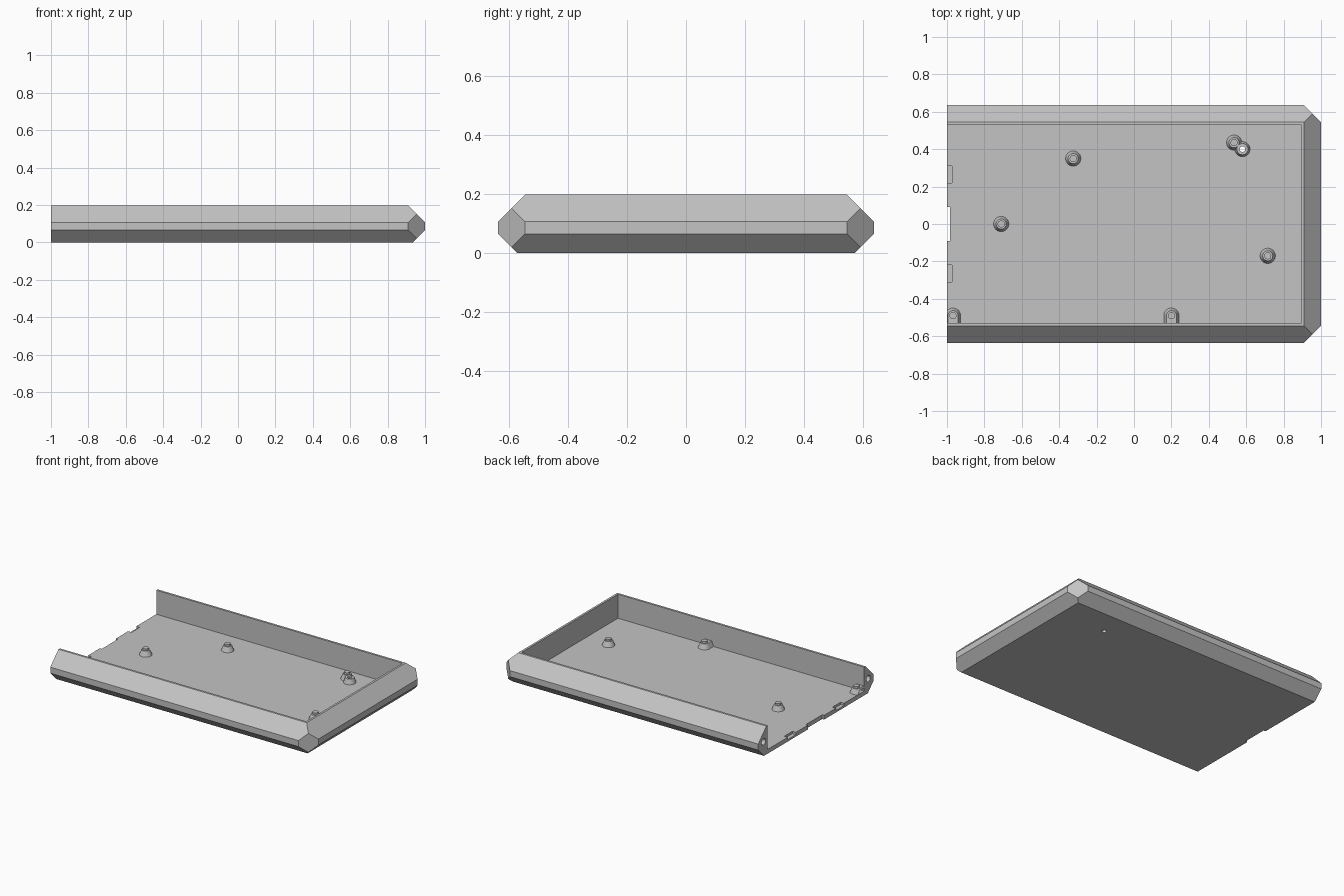
import bpy, bmesh, math
from mathutils import Matrix, Vector

cube = bpy.data.objects.get("Cube")
if cube:
    bpy.data.objects.remove(cube, do_unlink=True)

grey = bpy.data.materials.new("grey plastic")
grey.use_nodes = True
grey.diffuse_color = (0.55, 0.55, 0.55, 1)
grey.node_tree.nodes["Principled BSDF"].inputs["Base Color"].default_value = (0.55, 0.55, 0.55, 1)

FLOOR = 0.03
TOP = 0.197


def make(name, bm):
    bmesh.ops.recalc_face_normals(bm, faces=bm.faces[:])
    mesh = bpy.data.meshes.new(name)
    bm.to_mesh(mesh)
    bm.free()
    obj = bpy.data.objects.new(name, mesh)
    mesh.materials.append(grey)
    bpy.context.collection.objects.link(obj)
    return obj


def box(lo, hi):
    lo, hi = Vector(lo), Vector(hi)
    size = hi - lo
    bm = bmesh.new()
    bmesh.ops.create_cube(bm, size=1, matrix=Matrix.Translation((lo + hi) / 2) @ Matrix.Diagonal((*size, 1)))
    return bm


def add_cone(bm, x, y, z, r1, r2, h, turn=None):
    m = Matrix.Translation((x, y, z + h / 2))
    if turn:
        m = m @ turn
    bmesh.ops.create_cone(bm, cap_ends=True, segments=32, radius1=r1, radius2=r2, depth=h, matrix=m)


def slice_off(bm, point, normal):
    """Cut away everything beyond a plane and cap the cut."""
    geom = bm.verts[:] + bm.edges[:] + bm.faces[:]
    bmesh.ops.bisect_plane(bm, geom=geom, dist=1e-6, plane_co=point, plane_no=normal, clear_outer=True)
    bmesh.ops.holes_fill(bm, edges=[e for e in bm.edges if e.is_boundary], sides=0)


def cut(target, bm):
    """Subtract a solid from an object and discard the solid."""
    cutter = make("cutter", bm)
    cutter.hide_render = True
    mod = target.modifiers.new("cut", "BOOLEAN")
    mod.operation = "DIFFERENCE"
    mod.solver = "EXACT"
    mod.object = cutter
    bpy.context.view_layer.objects.active = target
    bpy.ops.object.modifier_apply(modifier=mod.name)
    bpy.data.objects.remove(cutter, do_unlink=True)


def smooth(obj):
    bpy.ops.object.select_all(action="DESELECT")
    obj.select_set(True)
    bpy.context.view_layer.objects.active = obj
    bpy.ops.object.shade_smooth_by_angle(angle=math.radians(30))


# Tray: block with bevelled edges on three sides, open at the -x end
bm = box((-1, -0.635, 0), (1, 0.635, TOP))
for n, edge in (((0, 1), 0.635), ((0, -1), 0.635), ((1, 0), 1.0)):
    p = Vector((n[0] * edge, n[1] * edge, 0))
    slice_off(bm, p + Vector((0, 0, 0.107)), Vector((*n, 1)))
    slice_off(bm, p + Vector((0, 0, 0.065)), Vector((*n, -1)))
for s in (-1, 1):
    slice_off(bm, Vector((1, s * 0.545, 0)), Vector((1, s, 0)))
tray = make("case_tray", bm)

# Cavity and the shallow recess in the middle of the open edge
cut(tray, box((-1.2, -0.53, FLOOR), (0.895, 0.53, 0.4)))
cut(tray, box((-1.2, -0.09, -0.1), (-0.985, 0.09, 0.1)))

# Latch slots and wall-end pin holes, mirrored front to back
along_x = Matrix.Rotation(math.pi / 2, 4, "Y")
for s in (-1, 1):
    y0, y1 = sorted((s * 0.22, s * 0.31))
    cut(tray, box((-1.2, y0, 0.014), (-0.973, y1, 0.1)))
    bm = bmesh.new()
    add_cone(bm, -1, s * 0.575, 0.0, 0.022, 0.022, 0.2, along_x)
    cut(tray, bm)

# Access hole through the floor
HOLE = (0.58, 0.40)
bm = bmesh.new()
add_cone(bm, *HOLE, -0.1, 0.015, 0.015, 0.3)
cut(tray, bm)
smooth(tray)

# Ring around the access hole
bm = bmesh.new()
add_cone(bm, *HOLE, FLOOR - 0.005, 0.042, 0.03, 0.04)
ring = make("access_hole_ring", bm)
bm = bmesh.new()
add_cone(bm, *HOLE, -0.1, 0.015, 0.015, 0.3)
cut(ring, bm)
smooth(ring)

# Tapered standoffs with pegs; those by the front wall run into it
standoffs = [(-0.71, 0), (-0.325, 0.35), (0.535, 0.435), (0.715, -0.17), (0.2, -0.49), (-0.968, -0.49)]
for i, (x, y) in enumerate(standoffs, 1):
    bm = bmesh.new()
    add_cone(bm, x, y, FLOOR - 0.003, 0.042, 0.027, 0.038)
    if y < -0.4:
        add_cone(bm, x, y - 0.05, FLOOR - 0.003, 0.042, 0.027, 0.038)
        hull = bmesh.ops.convex_hull(bm, input=bm.verts[:])
        junk = set(hull["geom_interior"]) | set(hull["geom_unused"])
        bmesh.ops.delete(bm, geom=[v for v in junk if isinstance(v, bmesh.types.BMVert)], context="VERTS")
        slice_off(bm, Vector((-1, 0, 0)), Vector((-1, 0, 0)))
    smooth(make(f"standoff_{i}", bm))
    bm = bmesh.new()
    add_cone(bm, x, y, FLOOR + 0.03, 0.019, 0.019, 0.018)
    smooth(make(f"standoff_peg_{i}", bm))
